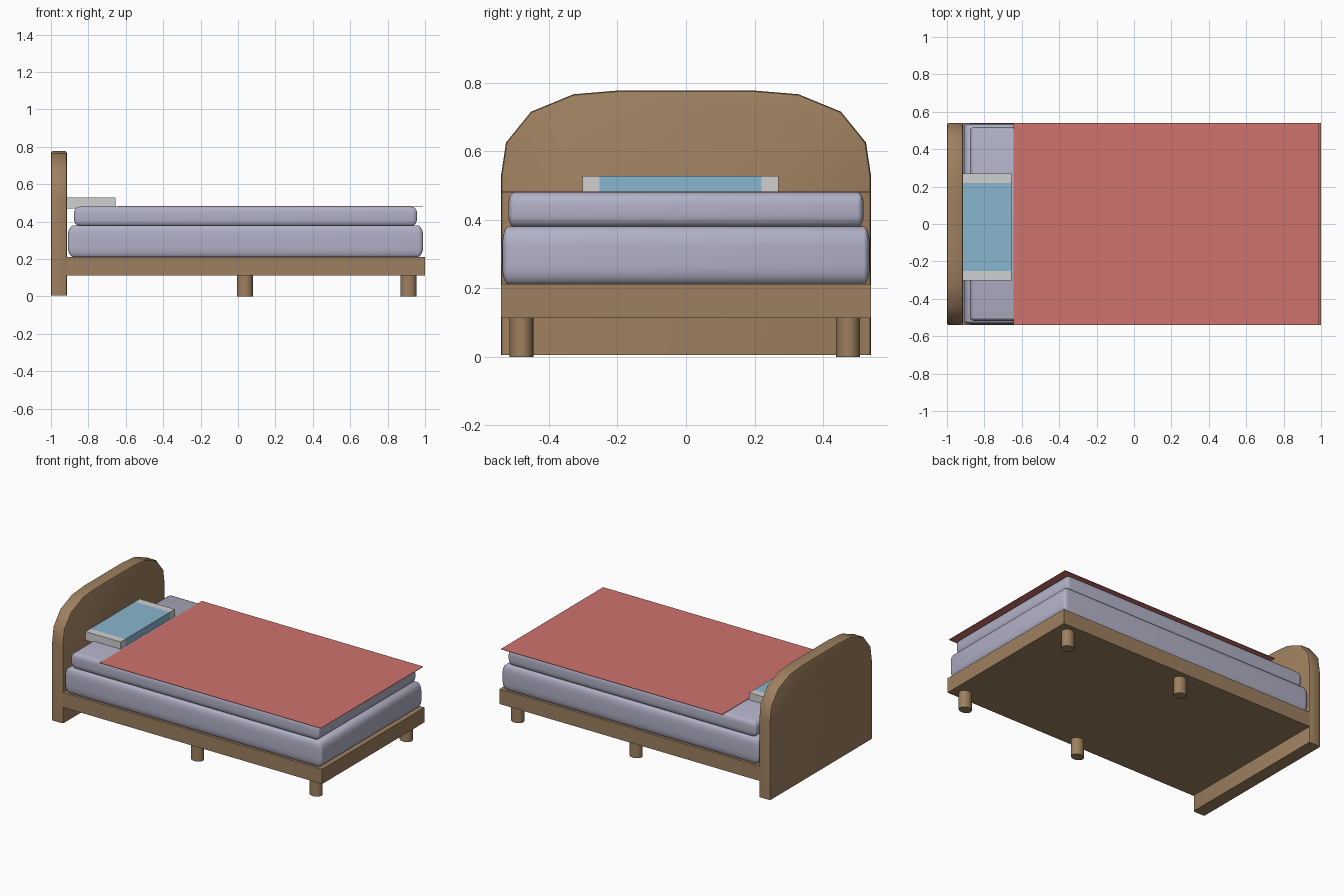
import bpy, bmesh, math
from mathutils import Matrix, Vector

if "Cube" in bpy.data.objects:
    bpy.data.objects.remove(bpy.data.objects["Cube"])


def material(name, rgb):
    m = bpy.data.materials.new(name)
    m.diffuse_color = (*rgb, 1.0)
    m.use_nodes = True
    m.node_tree.nodes["Principled BSDF"].inputs["Base Color"].default_value = m.diffuse_color
    return m


WOOD = material("wood brown", (0.34, 0.215, 0.115))
SHEET = material("mattress lavender", (0.44, 0.44, 0.57))
RED = material("blanket red", (0.62, 0.17, 0.155))
BLUE = material("pillow blue", (0.25, 0.47, 0.61))
PALE = material("pillow pale grey", (0.63, 0.63, 0.63))


def finish(bm, name, *mats, smooth=None):
    bmesh.ops.recalc_face_normals(bm, faces=bm.faces[:])
    me = bpy.data.meshes.new(name)
    bm.to_mesh(me)
    bm.free()
    for m in mats:
        me.materials.append(m)
    ob = bpy.data.objects.new(name, me)
    bpy.context.collection.objects.link(ob)
    if smooth:
        bpy.ops.object.select_all(action='DESELECT')
        ob.select_set(True)
        bpy.context.view_layer.objects.active = ob
        bpy.ops.object.shade_smooth_by_angle(angle=math.radians(smooth))
    return ob


def box_bmesh(lo, hi):
    lo, hi = Vector(lo), Vector(hi)
    bm = bmesh.new()
    bmesh.ops.create_cube(bm, size=1)
    bmesh.ops.scale(bm, vec=hi - lo, verts=bm.verts)
    bmesh.ops.translate(bm, vec=(lo + hi) / 2, verts=bm.verts)
    return bm


def mattress(name, lo, hi, round_xyz):
    # bevel a normalised box, then stretch it so the rounding differs per axis
    lo, hi, r = Vector(lo), Vector(hi), Vector(round_xyz)
    size = hi - lo
    base = Vector([size[i] / r[i] for i in range(3)])
    bm = box_bmesh(-base / 2, base / 2)
    bmesh.ops.bevel(bm, geom=bm.edges[:], offset=1.0, offset_type='OFFSET',
                    segments=5, profile=0.5, affect='EDGES')
    bmesh.ops.scale(bm, vec=r, verts=bm.verts)
    bmesh.ops.translate(bm, vec=(lo + hi) / 2, verts=bm.verts)
    finish(bm, name, SHEET, smooth=60)


# headboard: arched outline with a small bevel on both rims
half = [(0.54, 0.005), (0.54, 0.525), (0.525, 0.625), (0.452, 0.715),
        (0.328, 0.766), (0.195, 0.777)]
outline = half + [(-y, z) for y, z in reversed(half)]
bm = bmesh.new()
face = bm.faces.new([bm.verts.new((-1.0, y, z)) for y, z in outline])
ext = bmesh.ops.extrude_face_region(bm, geom=[face], use_keep_orig=True)
bmesh.ops.translate(bm, vec=(0.085, 0, 0),
                    verts=[v for v in ext["geom"] if isinstance(v, bmesh.types.BMVert)])
bmesh.ops.recalc_face_normals(bm, faces=bm.faces[:])
rims = [e for e in bm.edges
        if abs(e.verts[0].co.x - e.verts[1].co.x) < 1e-5
        and max(v.co.z for v in e.verts) > 0.01]
bmesh.ops.bevel(bm, geom=rims, offset=0.01, segments=2, profile=0.5, affect='EDGES')
finish(bm, "headboard", WOOD, smooth=35)

# bed frame
finish(box_bmesh((-0.92, -0.54, 0.113), (1.0, 0.54, 0.212)), "bed_frame", WOOD)

# legs: slightly oval cylinders
for label, x in (("middle", 0.037), ("foot", 0.912)):
    for side, y in (("front", -0.48), ("back", 0.473)):
        bm = bmesh.new()
        bmesh.ops.create_cone(bm, cap_ends=True, segments=20, radius1=1, radius2=1, depth=1)
        bmesh.ops.transform(bm, verts=bm.verts,
                            matrix=Matrix.Translation((x, y, 0.058))
                            @ Matrix.Diagonal((0.042, 0.035, 0.116, 1)))
        finish(bm, f"{label}_{side}_leg", WOOD, smooth=30)

# two stacked mattresses
mattress("lower_mattress", (-0.91, -0.536, 0.21), (0.99, 0.536, 0.38), (0.033, 0.018, 0.055))
mattress("upper_mattress", (-0.877, -0.518, 0.378), (0.957, 0.518, 0.48), (0.03, 0.017, 0.036))

# blanket: thin flat sheet over the mattress
finish(box_bmesh((-0.645, -0.54, 0.480), (0.99, 0.54, 0.483)), "blanket", RED)

# pillow: one block cut into a blue middle and pale ends
bm = box_bmesh((-0.915, -0.302, 0.47), (-0.656, 0.27, 0.528))
for y in (-0.252, 0.22):
    bmesh.ops.bisect_plane(bm, geom=bm.verts[:] + bm.edges[:] + bm.faces[:],
                           plane_co=(0, y, 0), plane_no=(0, 1, 0))
for f in bm.faces:
    f.material_index = 0 if -0.252 < f.calc_center_median().y < 0.22 else 1
finish(bm, "pillow", BLUE, PALE)
